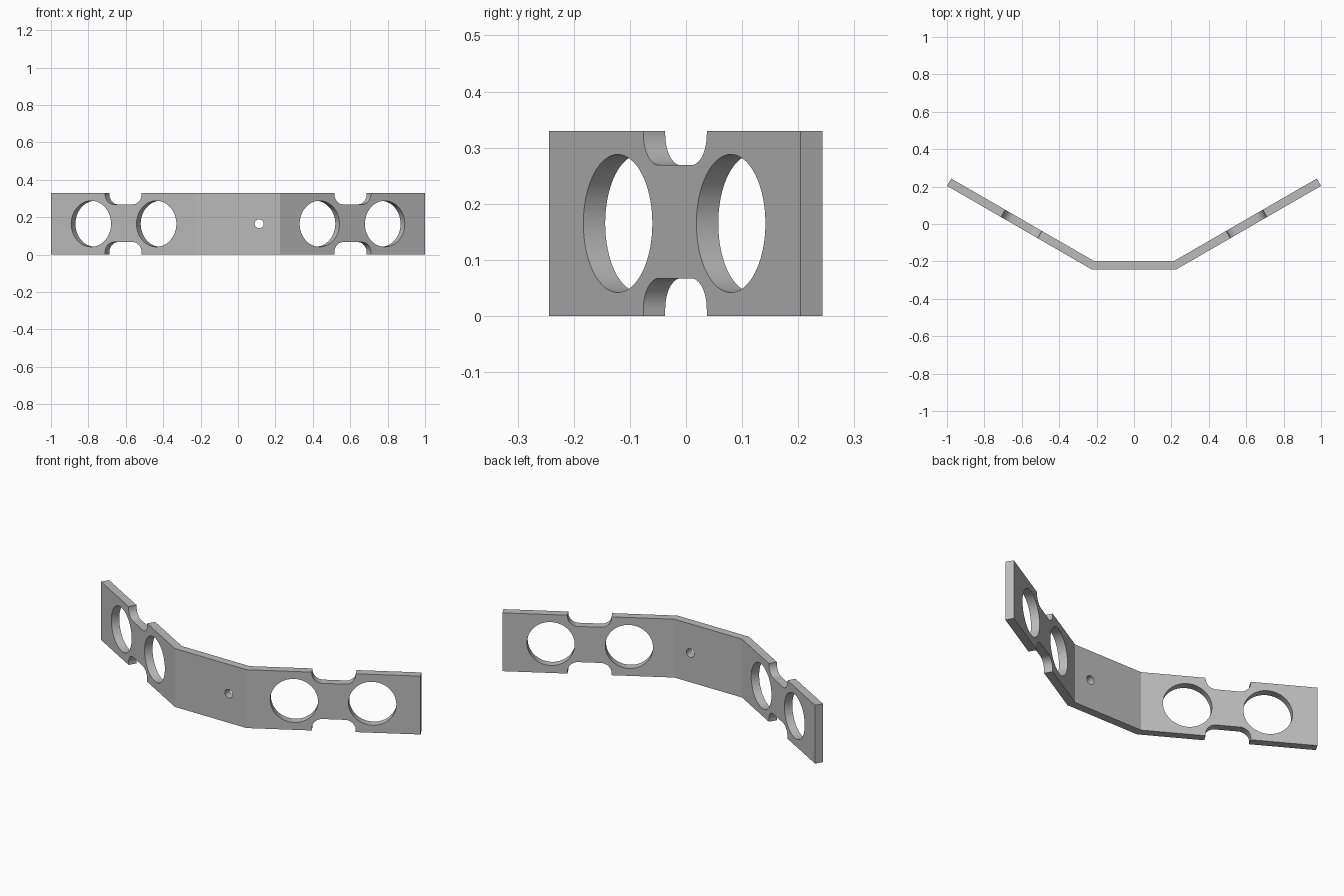
import bpy, bmesh
from math import sin, cos, tan, pi, radians
from mathutils import Matrix, Vector

cube = bpy.data.objects.get("Cube")
if cube:
    bpy.data.objects.remove(cube, do_unlink=True)

HEIGHT, THICK, BEND = 0.33, 0.045, radians(30)
FRONT_Y, BEND_X, ARM = -0.244, 0.224, 0.896

grey = bpy.data.materials.new("grey metal")
grey.use_nodes = True
colour = (0.5, 0.5, 0.5, 1)
grey.diffuse_color = colour
grey.node_tree.nodes["Principled BSDF"].inputs["Base Color"].default_value = colour


def prism(name, outline, direction, matrix=Matrix()):
    """Extrude a flat outline into a closed solid."""
    bm = bmesh.new()
    face = bm.faces.new([bm.verts.new(p) for p in outline])
    new = bmesh.ops.extrude_face_region(bm, geom=[face])["geom"]
    moved = [v for v in new if isinstance(v, bmesh.types.BMVert)]
    bmesh.ops.translate(bm, verts=moved, vec=direction)
    bm.transform(matrix)
    bmesh.ops.recalc_face_normals(bm, faces=bm.faces)
    mesh = bpy.data.meshes.new(name)
    bm.to_mesh(mesh)
    bm.free()
    mesh.materials.append(grey)
    obj = bpy.data.objects.new(name, mesh)
    bpy.context.collection.objects.link(obj)
    return obj


def arc(x, z, r, start, end, steps):
    return [Vector((x + r * cos(a), -0.1, z + r * sin(a)))
            for a in (start + (end - start) * i / steps for i in range(steps + 1))]


def hole(x, r, matrix, steps=64):
    return prism("hole_cutter", arc(x, HEIGHT / 2, r, 0, 2 * pi, steps)[:-1],
                 (0, 0.25, 0), matrix)


def notch(floor, way, matrix):
    """Slot with rounded inner corners, open at the edge it faces."""
    mid, half, r = 0.449, 0.113, 0.055
    pts = arc(mid - half + r, r, r, pi, 1.5 * pi, 16)
    pts += arc(mid + half - r, r, r, 1.5 * pi, 2 * pi, 16)
    pts += [Vector((mid + half, -0.1, 0.2)), Vector((mid - half, -0.1, 0.2))]
    for p in pts:
        p.z = floor + way * p.z
    return prism("notch_cutter", pts, (0, 0.25, 0), matrix)


# Bent strap: front edge line and its inward offset
along = Vector((cos(BEND), sin(BEND), 0))
inward = Vector((-sin(BEND), cos(BEND), 0))
front_bend = Vector((BEND_X, FRONT_Y, 0))
back_bend = front_bend + Vector((-THICK * tan(BEND / 2), THICK, 0))
front_tip = front_bend + along * ARM
back_tip = front_tip + inward * THICK
half = [front_bend, front_tip, back_tip, back_bend]
outline = half + [Vector((-p.x, p.y, 0)) for p in reversed(half)]
bracket = prism("bent_bracket", outline, (0, 0, HEIGHT))

# Cutters: screw holes in the centre, large holes and notches on each arm
cutters = []
for side in (1, -1):
    mirror = Matrix.Diagonal((side, 1, 1, 1))
    centre = mirror @ Matrix.Translation((0, FRONT_Y, 0))
    arm = mirror @ Matrix.Translation(front_bend) @ Matrix.Rotation(BEND, 4, "Z")
    cutters.append(hole(0.113, 0.024, centre, 32))
    cutters += [hole(s, 0.123, arm) for s in (0.245, 0.648)]
    cutters += [notch(0.269, 1, arm), notch(0.067, -1, arm)]

for cutter in cutters:
    cutter.hide_render = True
    mod = bracket.modifiers.new("cut", "BOOLEAN")
    mod.operation = "DIFFERENCE"
    mod.solver = "EXACT"
    mod.object = cutter

# Apply the cuts and discard the helpers
bpy.context.view_layer.update()
graph = bpy.context.evaluated_depsgraph_get()
result = bpy.data.meshes.new_from_object(bracket.evaluated_get(graph))
bracket.modifiers.clear()
bracket.data = result
for cutter in cutters:
    bpy.data.objects.remove(cutter, do_unlink=True)

# Smooth hole walls, crisp edges
bpy.ops.object.select_all(action="DESELECT")
bracket.select_set(True)
bpy.context.view_layer.objects.active = bracket
bpy.ops.object.shade_smooth_by_angle(angle=radians(25))
